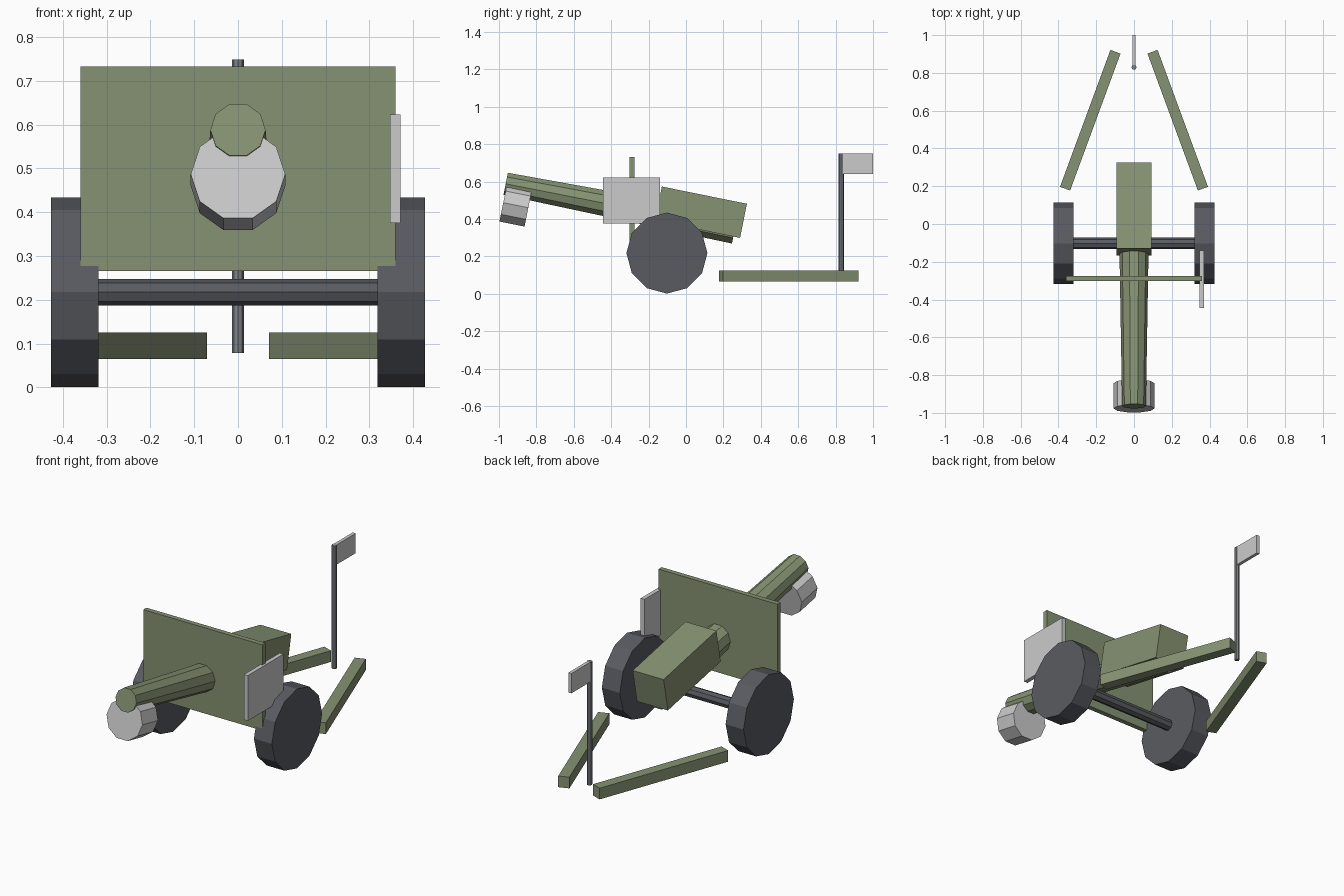
import bpy, bmesh
from math import sin, cos, pi, atan2, hypot
from mathutils import Vector

if "Cube" in bpy.data.objects:
    bpy.data.objects.remove(bpy.data.objects["Cube"])


def material(name, rgb):
    m = bpy.data.materials.new(name)
    m.diffuse_color = (*rgb, 1)
    m.use_nodes = True
    m.node_tree.nodes["Principled BSDF"].inputs["Base Color"].default_value = m.diffuse_color
    return m


green = material("olive_paint", (0.24, 0.29, 0.17))
dark = material("dark_rubber", (0.10, 0.105, 0.12))
steel = material("steel", (0.22, 0.23, 0.25))


def finish(name, bm, mat):
    bmesh.ops.recalc_face_normals(bm, faces=bm.faces)
    mesh = bpy.data.meshes.new(name)
    bm.to_mesh(mesh)
    bm.free()
    if mat:
        mesh.materials.append(mat)
    ob = bpy.data.objects.new(name, mesh)
    bpy.context.collection.objects.link(ob)
    return ob


def box(name, center, size, mat=None, rot=(0, 0, 0)):
    bm = bmesh.new()
    bmesh.ops.create_cube(bm, size=1)
    bmesh.ops.scale(bm, vec=size, verts=bm.verts)
    ob = finish(name, bm, mat)
    ob.location, ob.rotation_euler = center, rot
    return ob


def rod(name, p0, p1, r0, r1, sides, mat=None, side=(1, 0, 0)):
    """Flat-faced tapered cylinder; one corner points along 'side'."""
    p0, p1, u = Vector(p0), Vector(p1), Vector(side)
    v = (p1 - p0).normalized().cross(u)
    bm = bmesh.new()
    rings = []
    for p, r in ((p0, r0), (p1, r1)):
        rings.append([bm.verts.new(p + r * (cos(a) * u + sin(a) * v))
                      for a in (2 * pi * i / sides for i in range(sides))])
    a, b = rings
    bm.faces.new(a)
    bm.faces.new(b)
    for i in range(sides):
        j = (i + 1) % sides
        bm.faces.new((a[i], a[j], b[j], b[i]))
    return finish(name, bm, mat)


# Elevated barrel, muzzle weight slung below it, and breech block
rod("barrel", (0, -0.964, 0.588), (0, 0.261, 0.347), 0.063, 0.084, 10, green)
rod("muzzle_weight", (0, -0.977, 0.487), (0, -0.843, 0.460), 0.108, 0.108, 10)
box("breech", (0, 0.08, 0.436), (0.186, 0.464, 0.186), green, (-0.2, 0, 0))

# Shield and side panel
box("shield", (0, -0.289, 0.499), (0.718, 0.027, 0.467), green)
box("side_panel", (0.359, -0.292, 0.499), (0.023, 0.306, 0.247))

# Axle, wheels and split trails
rod("axle", (-0.34, -0.102, 0.2175), (0.34, -0.102, 0.2175),
    0.03, 0.03, 8, dark, (0, 0, 1))
for s, label in ((-1, "left"), (1, "right")):
    rod(f"wheel_{label}", (s * 0.319, -0.102, 0.2175), (s * 0.427, -0.102, 0.2175),
        0.2165, 0.2165, 12, dark, (0, 0, 1))
    dx, dy = -0.267, 0.725
    box(f"trail_{label}", (s * 0.2315, 0.5495, 0.095), (0.057, hypot(dx, dy), 0.061),
        green, (0, 0, s * atan2(-dx, dy)))

# Flag on its pole
rod("flag_pole", (0, 0.83, 0.078), (0, 0.83, 0.749), 0.0135, 0.0135, 8, steel)
box("flag", (0, 0.912, 0.695), (0.018, 0.176, 0.108))
